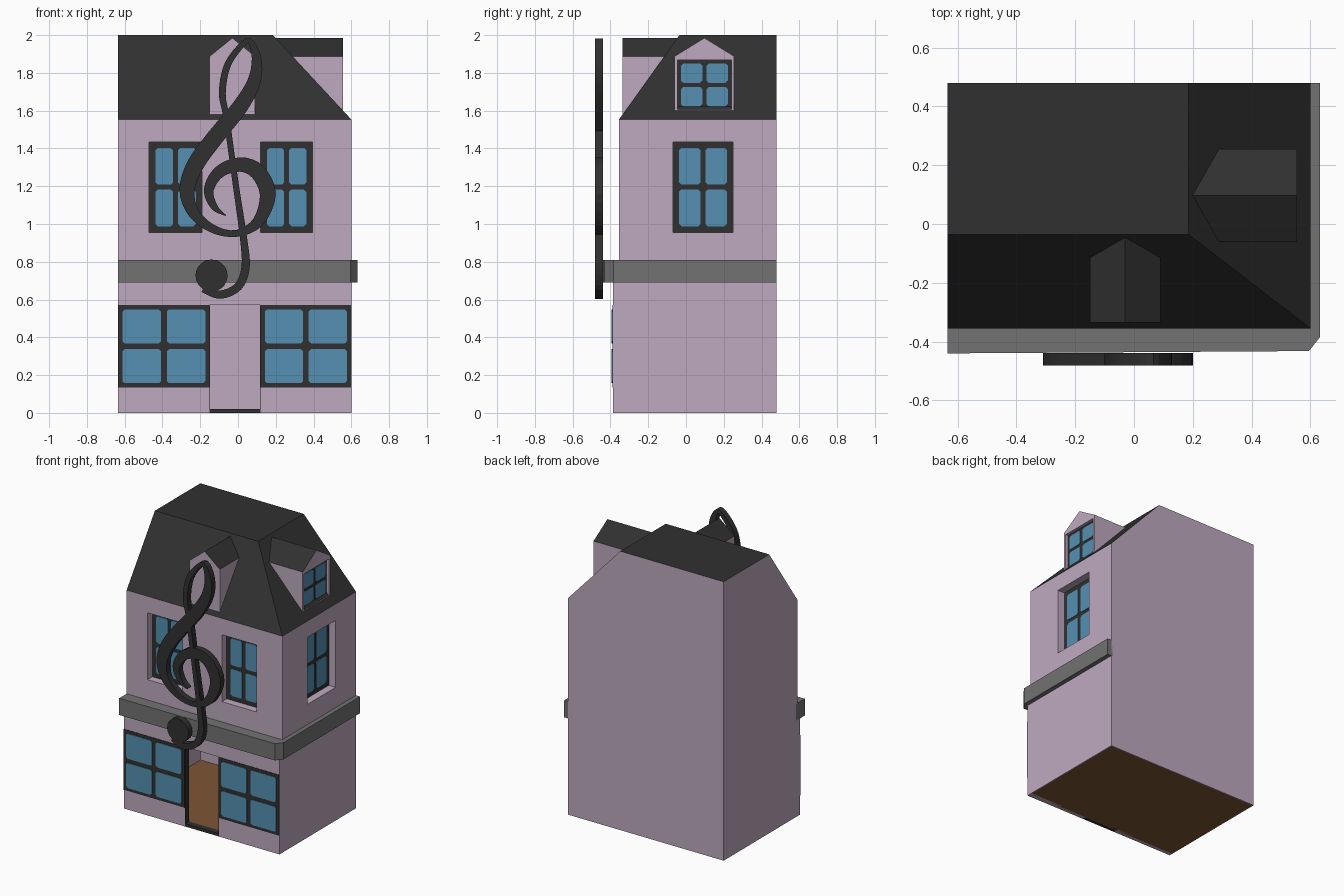
import bpy, bmesh, math
from mathutils import Vector, Matrix

if "Cube" in bpy.data.objects:
    bpy.data.objects.remove(bpy.data.objects["Cube"])


def material(name, rgb):
    m = bpy.data.materials.new(name)
    m.diffuse_color = (*rgb, 1)
    m.use_nodes = True
    m.node_tree.nodes["Principled BSDF"].inputs["Base Color"].default_value = m.diffuse_color
    return m


PINK = material("pink wall", (0.52, 0.40, 0.52))
DARK = material("charcoal", (0.03, 0.03, 0.03))
GREY = material("grey stone", (0.17, 0.17, 0.17))
BLUE = material("blue glass", (0.09, 0.28, 0.45))
BROWN = material("brown wood", (0.21, 0.09, 0.035))
TURN = Matrix.Rotation(math.pi / 2, 4, 'Z')   # turns a front part to face right


def finish(bm, name, mats, rule=None, turn=False):
    if turn:
        bm.transform(TURN)
    bmesh.ops.recalc_face_normals(bm, faces=bm.faces)
    if rule:
        for f in bm.faces:
            f.material_index = rule(f)
    me = bpy.data.meshes.new(name)
    bm.to_mesh(me)
    bm.free()
    ob = bpy.data.objects.new(name, me)
    bpy.context.collection.objects.link(ob)
    for m in mats:
        me.materials.append(m)
    return ob


def prism(bm, points, offset):
    """Extrude a closed 3D outline by an offset."""
    a = [bm.verts.new(p) for p in points]
    b = [bm.verts.new(Vector(p) + Vector(offset)) for p in points]
    bm.faces.new(a)
    bm.faces.new(b[::-1])
    for i in range(len(a)):
        j = (i + 1) % len(a)
        bm.faces.new((a[i], b[i], b[j], a[j]))


def add_box(bm, x0, x1, y0, y1, z0, z1):
    prism(bm, [(x0, y0, z0), (x1, y0, z0), (x1, y1, z0), (x0, y1, z0)], (0, 0, z1 - z0))


def box(name, mat, *dims, turn=False):
    bm = bmesh.new()
    add_box(bm, *dims)
    return finish(bm, name, [mat], turn=turn)


def cut(target, *dims, turn=False):
    c = box("cutter", PINK, *dims, turn=turn)
    c.hide_render = True
    mod = target.modifiers.new("cut", 'BOOLEAN')
    mod.operation = 'DIFFERENCE'
    mod.solver = 'EXACT'
    mod.object = c
    bpy.context.view_layer.objects.active = target
    bpy.ops.object.modifier_apply(modifier=mod.name)
    bpy.data.objects.remove(c)


def window(name, u0, u1, z0, z1, d, thick, border, bar, turn=False):
    """Dark frame with a two by two grid of thin glass plates."""
    box(name + "_frame", DARK, u0, u1, d, d + thick, z0, z1, turn=turn)
    bm = bmesh.new()
    pw = (u1 - u0 - 2 * border - bar) / 2
    ph = (z1 - z0 - 2 * border - bar) / 2
    c = 0.012
    for i in range(2):
        for j in range(2):
            a, b = u0 + border + i * (pw + bar), z0 + border + j * (ph + bar)
            e, f = a + pw, b + ph
            prism(bm, [(x, d - 0.004, z) for x, z in (
                (a + c, b), (e - c, b), (e, b + c), (e, f - c),
                (e - c, f), (a + c, f), (a, f - c), (a, b + c))], (0, 0.005, 0))
    finish(bm, name + "_glass", [BLUE], turn=turn)


L, R, BACK = -0.635, 0.60, 0.48
FRONT, UP_FRONT = -0.387, -0.355

# Ground floor: hollow shell, open doorway, wooden floor inside
ground = box("ground_floor", PINK, L, R, FRONT, BACK, 0, 0.75)
cut(ground, L + 0.006, R - 0.006, -0.345, BACK - 0.006, -0.1, 0.70)
cut(ground, -0.15, 0.12, -0.5, -0.3, -0.1, 0.57)
box("wooden_floor", BROWN, L + 0.004, R - 0.004, -0.36, BACK - 0.004, 0.0, 0.02)
box("door_threshold", DARK, -0.15, 0.12, FRONT, -0.345, 0.0, 0.021)
for side, x in (("left", -0.15), ("right", 0.117)):
    box("door_jamb_" + side, DARK, x, x + 0.003, FRONT, -0.345, 0.02, 0.569)
window("shop_window_left", L + 0.001, -0.15, 0.135, 0.57, FRONT - 0.003, 0.045, 0.022, 0.03)
window("shop_window_right", 0.12, R - 0.001, 0.135, 0.57, FRONT - 0.003, 0.045, 0.022, 0.03)

# Upper floor with window niches
upper = box("upper_floor", PINK, L, R, UP_FRONT, BACK, 0.75, 1.553)
niche = 0.055
for name, u0, u1, wall, turn in (("upper_window_left", -0.47, -0.19, UP_FRONT, False),
                                 ("upper_window_right", 0.12, 0.395, UP_FRONT, False),
                                 ("upper_window_side", -0.07, 0.25, -R, True)):
    cut(upper, u0, u1, wall - 0.1, wall + niche + 0.01, 0.955, 1.435, turn=turn)
    window(name, u0, u1, 0.955, 1.435, wall + niche, 0.02, 0.033, 0.026, turn)

# Stone ledge round the front and right side, with a clipped corner
bm = bmesh.new()
prism(bm, [(x, y, 0.69) for x, y in ((L, -0.44), (0.595, -0.432), (0.632, -0.385), (0.632, BACK),
                                     (0.59, BACK), (0.59, -0.34), (L, -0.34))], (0, 0, 0.12))
finish(bm, "stone_ledge", [GREY])

# Roof: slopes in front and right, upright walls at left and back
RX, RY, EAVE, TOP = 0.185, -0.035, 1.553, 2.0
bm = bmesh.new()
low = [bm.verts.new((x, y, EAVE)) for x, y in ((L, UP_FRONT), (R, UP_FRONT), (R, BACK), (L, BACK))]
top = [bm.verts.new((x, y, TOP)) for x, y in ((L, RY), (RX, RY), (RX, BACK), (L, BACK))]
bm.faces.new(low[::-1])
bm.faces.new(top)
for i in range(4):
    j = (i + 1) % 4
    bm.faces.new((low[i], low[j], top[j], top[i]))
finish(bm, "roof", [PINK, DARK], lambda f: int(f.normal.z > 0.2))


# Dormers: gabled prisms with dark roof faces
def dormer(name, u0, u1, d0, d1, z0, turn=False):
    bm = bmesh.new()
    prism(bm, [(u0, d0, z0), (u1, d0, z0), (u1, d0, 1.888), ((u0 + u1) / 2, d0, 1.985),
               (u0, d0, 1.888)], (0, d1 - d0, 0))
    return finish(bm, name, [PINK, DARK], lambda f: int(f.normal.z > 0.2), turn)


dormer("front_dormer", -0.15, 0.09, -0.335, 0.0, 1.57)
side = dormer("side_dormer", -0.06, 0.255, -0.555, -0.15, 1.58, True)
cut(side, -0.045, 0.24, -0.7, -0.525, 1.605, 1.868, turn=True)
window("dormer_window", -0.045, 0.24, 1.605, 1.868, -0.535, 0.02, 0.018, 0.022, True)

# Treble clef sign: centre line as x, z, half width
PATH = [(-.185, .658, .02), (-.095, .626, .022), (0, .668, .022), (.04, .77, .022),
        (.03, .92, .019), (-.012, 1.21, .016), (-.06, 1.555, .016), (-.083, 1.69, .018),
        (-.06, 1.83, .018), (0, 1.925, .016), (.06, 1.97, .014), (.098, 1.88, .025),
        (.085, 1.755, .035), (.01, 1.62, .042), (-.12, 1.46, .045), (-.225, 1.315, .045),
        (-.27, 1.18, .04), (-.235, 1.06, .03), (-.135, .975, .022), (-.01, .95, .018),
        (.105, 1.01, .03), (.158, 1.155, .042), (.105, 1.275, .042), (.01, 1.315, .038),
        (-.1, 1.275, .032), (-.155, 1.18, .026), (-.125, 1.09, .018), (-.065, 1.045, .003)]


def smooth(points, steps):
    p = [Vector(q) for q in points]
    p = [2 * p[0] - p[1]] + p + [2 * p[-1] - p[-2]]
    out = []
    for i in range(1, len(p) - 2):
        for s in range(steps):
            t = s / steps
            a, b, c, d = p[i - 1:i + 3]
            out.append(0.5 * (2 * b + (c - a) * t + (2 * a - 5 * b + 4 * c - d) * t * t
                              + (3 * b - a - 3 * c + d) * t ** 3))
    return out + [p[-2]]


Y0, Y1 = -0.482, -0.439
line = smooth(PATH, 4)
bm = bmesh.new()
rings = []
for i, p in enumerate(line):
    t = line[min(i + 1, len(line) - 1)] - line[max(i - 1, 0)]
    n = Vector((-t.y, t.x)).normalized() * p.z
    rings.append([bm.verts.new((p.x + s * n.x, y, p.y + s * n.y))
                  for s, y in ((1, Y0), (-1, Y0), (-1, Y1), (1, Y1))])
for a, b in zip(rings, rings[1:]):
    for k in range(4):
        m = (k + 1) % 4
        bm.faces.new((a[k], a[m], b[m], b[k]))
bm.faces.new(rings[0])
bm.faces.new(rings[-1][::-1])
finish(bm, "clef_stroke", [DARK])

bm = bmesh.new()
prism(bm, [(-0.14 + 0.085 * math.cos(k * math.pi / 10), Y0, 0.727 + 0.085 * math.sin(k * math.pi / 10))
           for k in range(20)], (0, Y1 - Y0, 0))
finish(bm, "clef_ball", [DARK])
